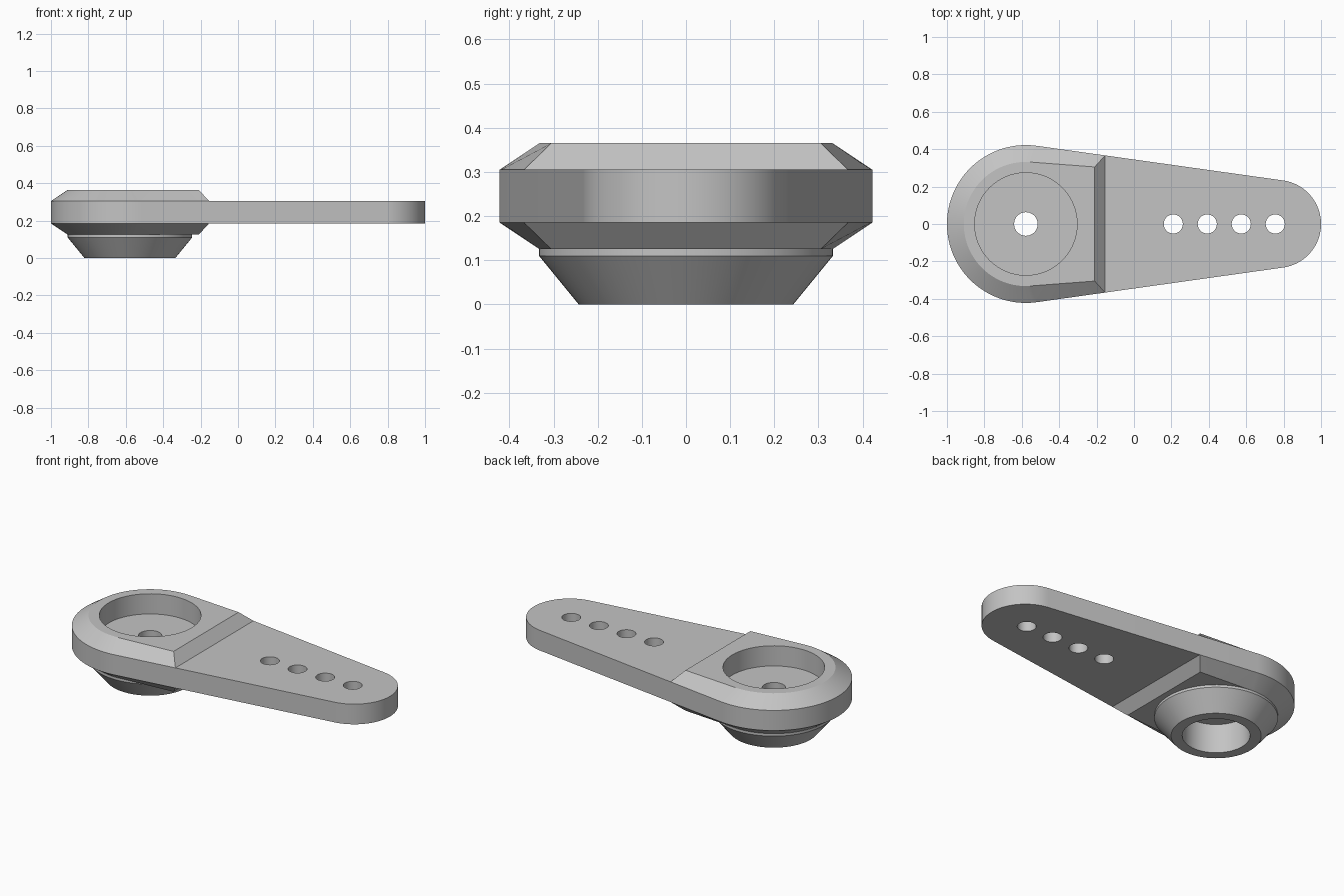
import bpy, bmesh
from math import acos, cos, sin, pi, radians, tan
from mathutils import Vector

default = bpy.data.objects.get("Cube")
if default:
    bpy.data.objects.remove(default, do_unlink=True)

GREY = (0.55, 0.55, 0.55, 1)
plastic = bpy.data.materials.new("light grey plastic")
plastic.use_nodes = True
plastic.diffuse_color = GREY
plastic.node_tree.nodes["Principled BSDF"].inputs["Base Color"].default_value = GREY

HUB_X, HUB_R = -0.578, 0.422
TIP_X, TIP_R = 0.765, 0.235
STEP_X = -0.155                      # where the thick hub meets the arm
LOW, HIGH = 0.185, 0.305             # arm underside and top
TANGENT = acos((HUB_R - TIP_R) / (TIP_X - HUB_X))
SEGMENTS = 64


def arc(cx, radius, start, end, n=SEGMENTS):
    angles = [start + (end - start) * i / n for i in range(n + 1)]
    return [(cx + radius * cos(a), radius * sin(a)) for a in angles]


def loft(bm, levels, open_band=None):
    """Skin closed outlines; open_band leaves out that band's closing face."""
    rings = [[bm.verts.new((x, y, z)) for x, y in pts] for z, pts in levels]
    n = len(rings[0])
    for band, (a, b) in enumerate(zip(rings, rings[1:])):
        for i in range(n - 1 if band == open_band else n):
            j = (i + 1) % n
            bm.faces.new((a[i], a[j], b[j], b[i]))
    return rings


def finish(name, bm):
    bmesh.ops.remove_doubles(bm, verts=bm.verts, dist=1e-5)
    bmesh.ops.recalc_face_normals(bm, faces=bm.faces)
    mesh = bpy.data.meshes.new(name)
    bm.to_mesh(mesh)
    bm.free()
    mesh.materials.append(plastic)
    obj = bpy.data.objects.new(name, mesh)
    bpy.context.collection.objects.link(obj)
    return obj


def drill(obj, x, radius, z0, z1):
    """Cut a round vertical hole."""
    bpy.ops.mesh.primitive_cylinder_add(vertices=SEGMENTS, radius=radius, depth=z1 - z0,
                                        location=(x, 0, (z0 + z1) / 2))
    cutter = bpy.context.object
    cutter.data.materials.append(plastic)
    mod = obj.modifiers.new("hole", 'BOOLEAN')
    mod.operation, mod.solver, mod.object = 'DIFFERENCE', 'EXACT', cutter
    bpy.context.view_layer.objects.active = obj
    bpy.ops.object.modifier_apply(modifier=mod.name)
    bpy.data.objects.remove(cutter, do_unlink=True)


def shade(obj):
    bpy.ops.object.select_all(action='DESELECT')
    obj.select_set(True)
    bpy.context.view_layer.objects.active = obj
    bpy.ops.object.shade_smooth_by_angle(angle=radians(25))


# Outlines: the sides are the common tangents of the hub and tip circles
tangent_point = Vector((HUB_X + HUB_R * cos(TANGENT), HUB_R * sin(TANGENT)))
step_y = tangent_point.y - (STEP_X - tangent_point.x) / tan(TANGENT)
hub_outer = ([(STEP_X, step_y)] + arc(HUB_X, HUB_R, TANGENT, 2 * pi - TANGENT)
             + [(STEP_X, -step_y)])
inner_angle = radians(86)
hub_inner = ([(-0.21, 0.305)] + arc(HUB_X, 0.332, inner_angle, 2 * pi - inner_angle)
             + [(-0.21, -0.305)])
arm_outline = ([(STEP_X, -step_y)] + arc(TIP_X, TIP_R, -TANGENT, TANGENT)
               + [(STEP_X, step_y)])

# Chamfered hub and flat arm, welded into one body
bm = bmesh.new()
hub = loft(bm, [(0.125, hub_inner), (LOW, hub_outer), (HIGH, hub_outer),
                (0.365, hub_inner)], open_band=1)
arm = loft(bm, [(LOW, arm_outline), (HIGH, arm_outline)], open_band=0)
for cap in (hub[0], hub[-1], arm[0], arm[-1]):
    bm.faces.new(cap)
body = finish("horn_body", bm)

# Screw pocket, shaft bore, screw hole and linkage holes
drill(body, HUB_X, 0.274, 0.245, 0.5)
drill(body, HUB_X, 0.183, 0.0, 0.175)
drill(body, HUB_X, 0.063, 0.05, 0.6)
for i in range(4):
    drill(body, 0.21 + i * 0.1817, 0.051, 0.05, 0.5)
shade(body)

# Tapered hollow boss under the hub
bm = bmesh.new()
profile = [(0.183, 0.125), (0.183, 0), (0.243, 0), (0.333, 0.11), (0.333, 0.125)]
loft(bm, [(z, arc(HUB_X, r, 0, 2 * pi * (1 - 1 / SEGMENTS), SEGMENTS - 1))
          for r, z in profile + profile[:1]])
shade(finish("hub_boss", bm))
